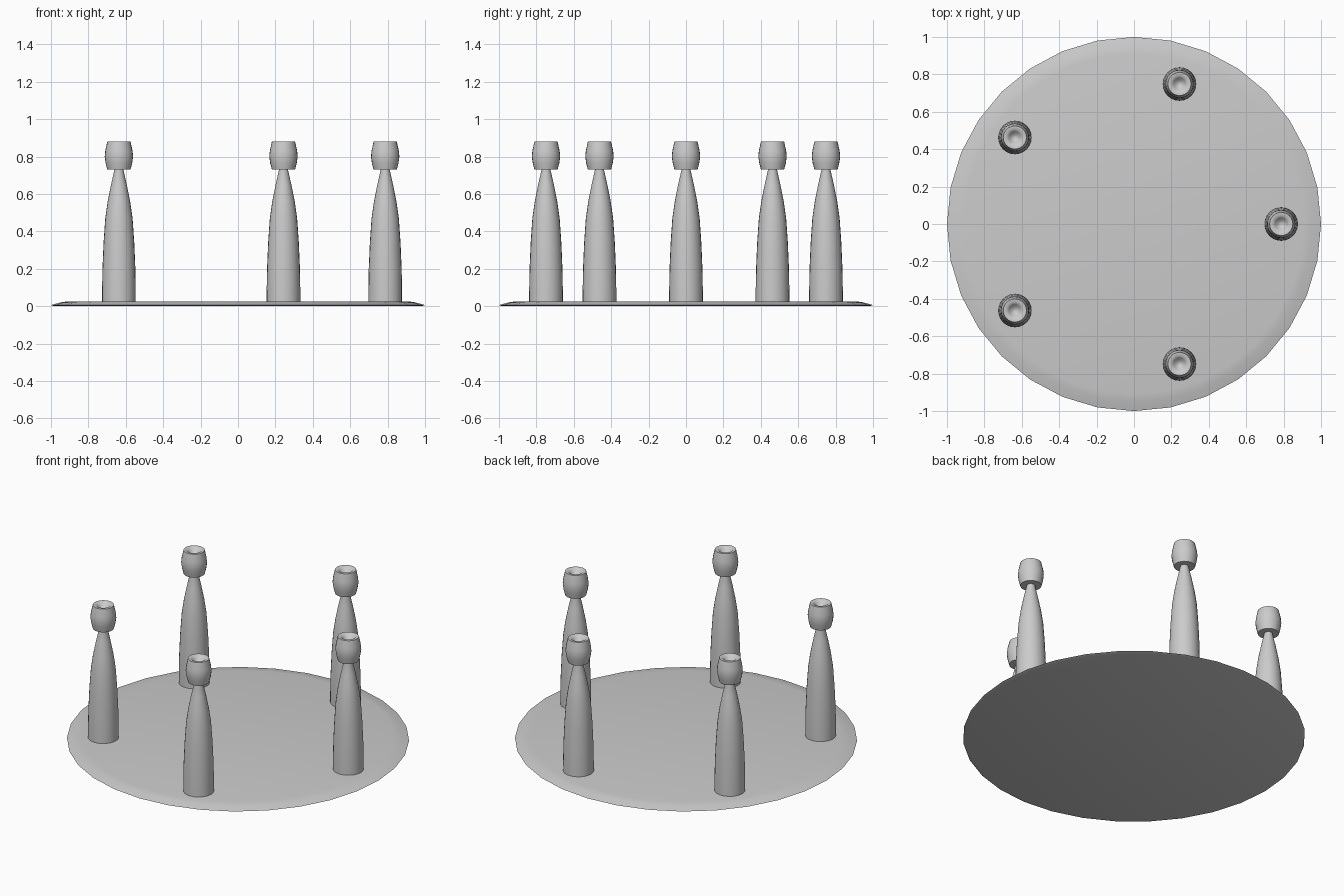
import bpy, bmesh, math

if "Cube" in bpy.data.objects:
    bpy.data.objects.remove(bpy.data.objects["Cube"])


def lathe(name, profile, sides, loc=(0, 0, 0), angle=40):
    """Revolve an (r, z) profile around z; r = 0 makes a pole."""
    bm = bmesh.new()
    rings = []
    for r, z in profile:
        if r == 0:
            rings.append([bm.verts.new((0, 0, z))] * sides)
        else:
            rings.append([bm.verts.new((r * math.cos(2 * math.pi * i / sides),
                                        r * math.sin(2 * math.pi * i / sides), z))
                          for i in range(sides)])
    for a, b in zip(rings, rings[1:]):
        for i in range(sides):
            j = (i + 1) % sides
            bm.faces.new(list(dict.fromkeys((a[i], a[j], b[j], b[i]))))
    bmesh.ops.recalc_face_normals(bm, faces=bm.faces)
    mesh = bpy.data.meshes.new(name)
    bm.to_mesh(mesh)
    bm.free()
    obj = bpy.data.objects.new(name, mesh)
    bpy.context.collection.objects.link(obj)
    obj.location = loc
    bpy.ops.object.select_all(action='DESELECT')
    obj.select_set(True)
    bpy.context.view_layer.objects.active = obj
    bpy.ops.object.shade_smooth_by_angle(angle=math.radians(angle))
    return obj


# Thin round base with a sloping rim
lathe("base_plate", [(0, 0), (0.98, 0), (1.0, 0.006), (0.95, 0.02),
                     (0.91, 0.026), (0, 0.026)], 32)

# Five tapered pegs, each with a barrel-shaped dimpled cap
BODY = [(0, 0.02), (0.09, 0.02), (0.09, 0.08), (0.088, 0.2), (0.082, 0.34),
        (0.073, 0.47), (0.06, 0.56), (0.042, 0.65), (0.024, 0.73), (0.024, 0.75), (0, 0.75)]
CAP = [(0, 0.73), (0.062, 0.73), (0.071, 0.765), (0.076, 0.8), (0.073, 0.83),
       (0.062, 0.88), (0.045, 0.88), (0.032, 0.868), (0.018, 0.85), (0, 0.845)]
for k in range(5):
    a = 2 * math.pi * k / 5
    loc = (0.787 * math.cos(a), 0.787 * math.sin(a), 0)
    lathe(f"peg_body_{k + 1}", BODY, 24, loc)
    lathe(f"peg_cap_{k + 1}", CAP, 24, loc, 60)
